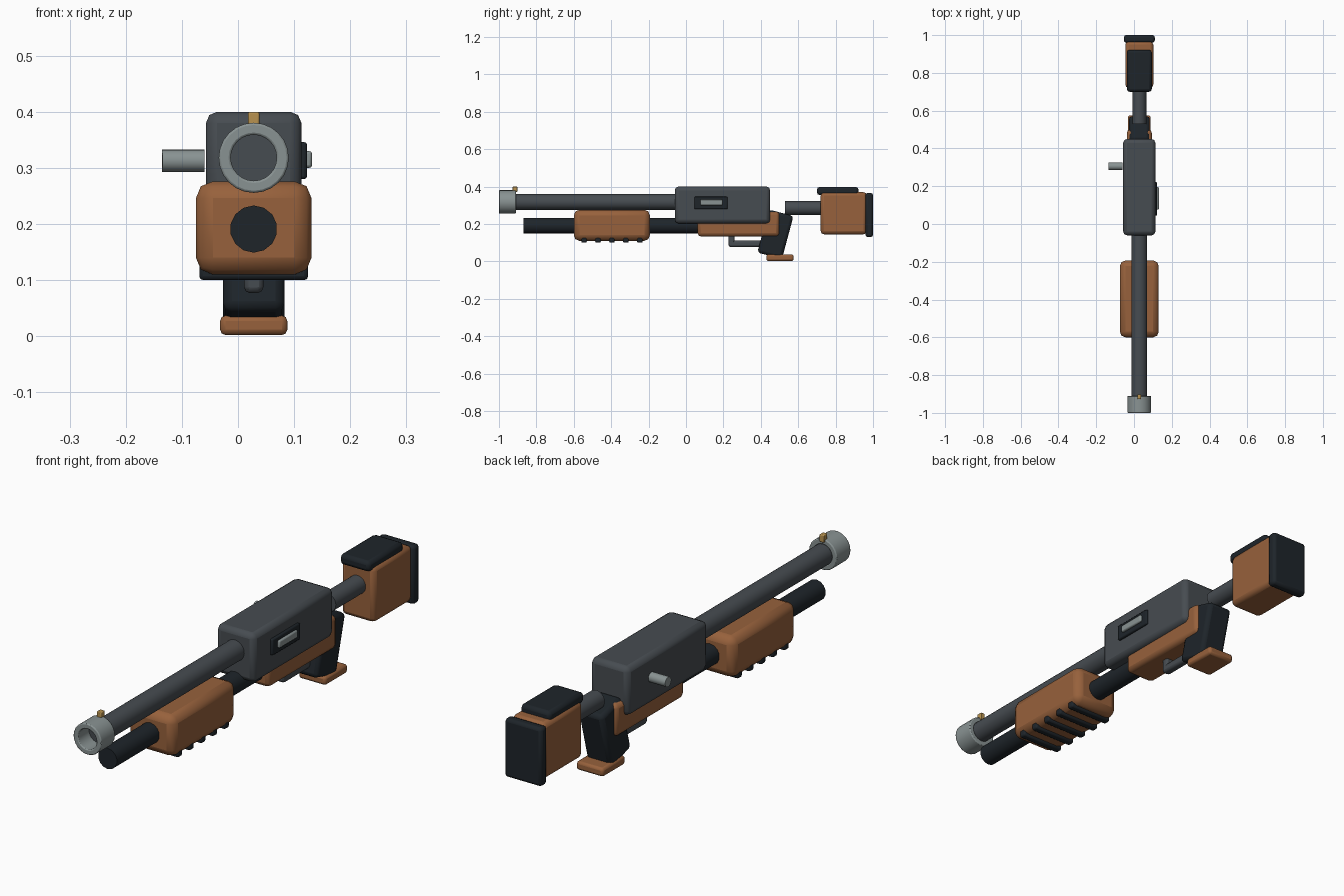
import bpy, bmesh, math
from mathutils import Matrix, Vector

if "Cube" in bpy.data.objects:
    bpy.data.objects.remove(bpy.data.objects["Cube"])

CX = 0.028  # centre line of the gun


def material(name, rgb):
    m = bpy.data.materials.new(name)
    m.diffuse_color = (*rgb, 1)
    m.use_nodes = True
    m.node_tree.nodes["Principled BSDF"].inputs["Base Color"].default_value = m.diffuse_color
    return m


STEEL = material("gunmetal", (0.062, 0.072, 0.082))
DARK = material("black_polymer", (0.013, 0.018, 0.023))
WOOD = material("wood", (0.31, 0.12, 0.045))
LIGHT = material("bright_steel", (0.25, 0.29, 0.29))
BRASS = material("brass", (0.48, 0.29, 0.08))


def finish(name, bm, mat, bevel=0, segments=2):
    me = bpy.data.meshes.new(name)
    bmesh.ops.recalc_face_normals(bm, faces=bm.faces)
    bm.to_mesh(me)
    bm.free()
    ob = bpy.data.objects.new(name, me)
    bpy.context.collection.objects.link(ob)
    me.materials.append(mat)
    if bevel:
        mod = ob.modifiers.new("bevel", 'BEVEL')
        mod.width, mod.segments = bevel, segments
        mod.limit_method = 'ANGLE'
    bpy.ops.object.select_all(action='DESELECT')
    bpy.context.view_layer.objects.active = ob
    ob.select_set(True)
    bpy.ops.object.shade_smooth_by_angle(angle=math.radians(40))
    return ob


def box(name, x, y, z, mat, bevel, tilt=0):
    """Rounded box from x, y and z ranges, tilted about x at its centre."""
    lo, hi = Vector((x[0], y[0], z[0])), Vector((x[1], y[1], z[1]))
    bm = bmesh.new()
    bmesh.ops.create_cube(bm, size=1, matrix=Matrix.Diagonal((*(hi - lo), 1)))
    ob = finish(name, bm, mat, bevel)
    ob.location = (lo + hi) / 2
    ob.rotation_euler.x = tilt
    return ob


def mid(half):
    return CX - half, CX + half


def rod(name, start, end, r, mat, sides=24, bevel=0):
    a, b = Vector(start), Vector(end)
    rot = (b - a).to_track_quat('Z', 'Y').to_matrix().to_4x4()
    bm = bmesh.new()
    bmesh.ops.create_cone(bm, cap_ends=True, segments=sides, radius1=r, radius2=r,
                          depth=(b - a).length,
                          matrix=Matrix.Translation((a + b) / 2) @ rot)
    return finish(name, bm, mat, bevel)


def ring(name, y0, y1, r_out, r_in, z, mat, sides=24):
    """Open sleeve along y."""
    profile = [(r_in, y0), (r_out, y0), (r_out, y1), (r_in, y1)]
    bm = bmesh.new()
    loops = []
    for i in range(sides):
        a = 2 * math.pi * i / sides
        loops.append([bm.verts.new((CX + r * math.cos(a), y, z + r * math.sin(a)))
                      for r, y in profile])
    for i in range(sides):
        p, q = loops[i], loops[(i + 1) % sides]
        for j in range(4):
            k = (j + 1) % 4
            bm.faces.new((p[j], p[k], q[k], q[j]))
    return finish(name, bm, mat, 0.004)


# Receiver with its ejection port and bolt handle
box("receiver", mid(0.085), (-0.06, 0.45), (0.203, 0.40), STEEL, 0.02)
box("ejection_port", (0.10, 0.123), (0.045, 0.222), (0.28, 0.346), DARK, 0.005)
box("bolt_cover", (0.11, 0.132), (0.077, 0.195), (0.30, 0.33), LIGHT, 0.005)
rod("bolt_handle", (-0.06, 0.306, 0.313), (-0.135, 0.306, 0.313), 0.02, LIGHT, 16)

# Barrel, muzzle and sight
rod("barrel", (CX, -0.93, 0.318), (CX, -0.03, 0.318), 0.042, STEEL)
ring("muzzle_ring", -1.0, -0.91, 0.0625, 0.041, 0.318, LIGHT)
box("front_sight", mid(0.01), (-0.927, -0.902), (0.37, 0.40), BRASS, 0.003)

# Magazine tube and pump grip
rod("magazine_tube", (CX, -0.87, 0.191), (CX, 0.10, 0.191), 0.042, DARK, 14)
box("pump_grip", mid(0.103), (-0.60, -0.193), (0.11, 0.276), WOOD, 0.03)
for i in range(5):
    y = -0.545 + i * 0.0745
    box(f"pump_rib_{i + 1}", mid(0.097), (y - 0.015, y + 0.015), (0.10, 0.13), DARK, 0.007)

# Lower frame, pistol grip and foot
box("lower_frame", mid(0.066), (0.062, 0.50), (0.133, 0.265), WOOD, 0.018)
box("pistol_grip", mid(0.055), (0.41, 0.546), (0.026, 0.264), DARK, 0.016, -math.radians(15))
box("grip_foot", mid(0.06), (0.43, 0.575), (0.002, 0.037), WOOD, 0.01)

# Trigger guard
box("guard_bar", mid(0.017), (0.228, 0.41), (0.077, 0.111), STEEL, 0.01)
box("guard_post", mid(0.017), (0.228, 0.258), (0.08, 0.15), STEEL, 0.008)

# Stock
rod("stock_tube", (CX, 0.53, 0.285), (CX, 0.75, 0.285), 0.037, STEEL)
box("stock", mid(0.074), (0.72, 0.967), (0.145, 0.37), WOOD, 0.018)
box("cheek_rest", mid(0.066), (0.70, 0.922), (0.355, 0.398), DARK, 0.014)
box("butt_pad", mid(0.082), (0.96, 1.0), (0.13, 0.366), DARK, 0.012)
